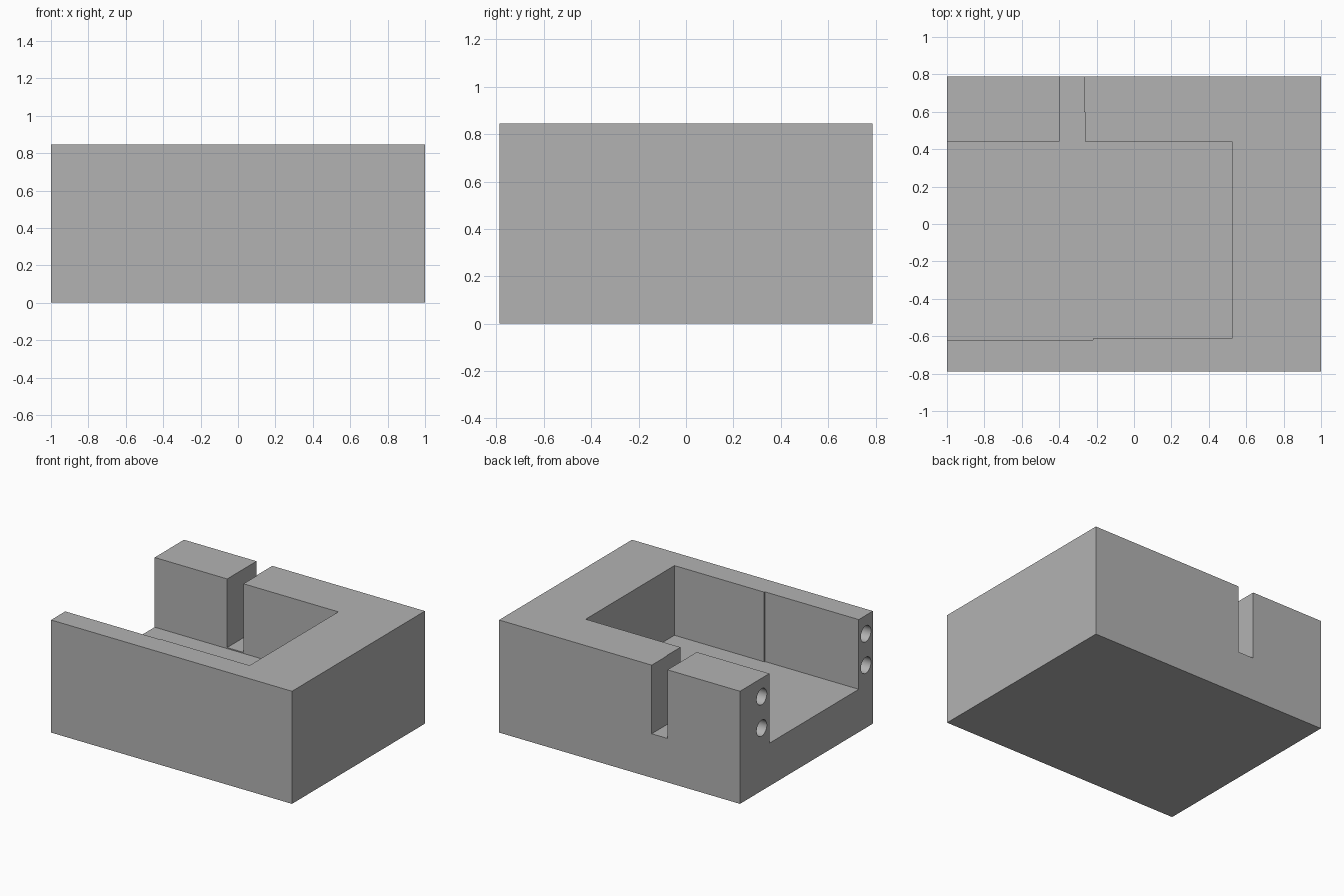
import bpy, bmesh
from math import pi
from mathutils import Matrix

cube = bpy.data.objects.get("Cube")
if cube:
    bpy.data.objects.remove(cube, do_unlink=True)

W, D, H = 1.0, 0.788, 0.845      # half width, half depth, height
OVER = 0.1                       # cutter overshoot

grey = bpy.data.materials.new("neutral grey")
grey.use_nodes = True
colour = (0.45, 0.45, 0.45, 1)
grey.diffuse_color = colour
grey.node_tree.nodes["Principled BSDF"].inputs["Base Color"].default_value = colour


def add_object(name, bm):
    bmesh.ops.recalc_face_normals(bm, faces=bm.faces)
    mesh = bpy.data.meshes.new(name)
    bm.to_mesh(mesh)
    bm.free()
    mesh.materials.append(grey)
    obj = bpy.data.objects.new(name, mesh)
    bpy.context.collection.objects.link(obj)
    return obj


def prism(name, outline, bottom, top):
    bm = bmesh.new()
    face = bm.faces.new([bm.verts.new((x, y, bottom)) for x, y in outline])
    side = bmesh.ops.extrude_face_region(bm, geom=[face])["geom"]
    verts = [v for v in side if isinstance(v, bmesh.types.BMVert)]
    bmesh.ops.translate(bm, verts=verts, vec=(0, 0, top - bottom))
    return add_object(name, bm)


def bore(name, y, z, radius=0.06, depth=0.4):
    bm = bmesh.new()
    place = Matrix.Translation((-W + (depth - OVER) / 2, y, z)) @ Matrix.Rotation(pi / 2, 4, "Y")
    bmesh.ops.create_cone(bm, cap_ends=True, segments=48, radius1=radius,
                          radius2=radius, depth=depth + OVER, matrix=place)
    return add_object(name, bm)


# Solid block
block = prism("housing_block", [(-W, -D), (W, -D), (W, D), (-W, D)], 0, H)

# Open-ended pocket, with a slight step along its front wall
pocket = [(-W - OVER, -0.62), (-0.22, -0.62), (-0.22, -0.613),
          (0.525, -0.613), (0.525, 0.44), (-W - OVER, 0.44)]
cutters = [prism("pocket_cutter", pocket, 0.322, H + OVER)]

# Narrow slot through the back wall
slot = [(-0.398, 0.4), (-0.262, 0.4), (-0.262, 0.6),
        (-0.267, 0.6), (-0.267, D + OVER), (-0.398, D + OVER)]
cutters.append(prism("slot_cutter", slot, 0.33, H + OVER))

# Two screw holes in each wall end
for y in (0.53, -0.705):
    for z in (0.47, 0.706):
        cutters.append(bore("screw_hole_cutter", y, z))

# Cut everything, then drop the cutters
for cutter in cutters:
    cutter.hide_render = True
    mod = block.modifiers.new(cutter.name, "BOOLEAN")
    mod.operation = "DIFFERENCE"
    mod.solver = "EXACT"
    mod.object = cutter

bpy.context.view_layer.objects.active = block
block.select_set(True)
for mod in list(block.modifiers):
    bpy.ops.object.modifier_apply(modifier=mod.name)
for cutter in cutters:
    bpy.data.objects.remove(cutter, do_unlink=True)

bpy.ops.object.shade_smooth_by_angle(angle=pi / 6)
